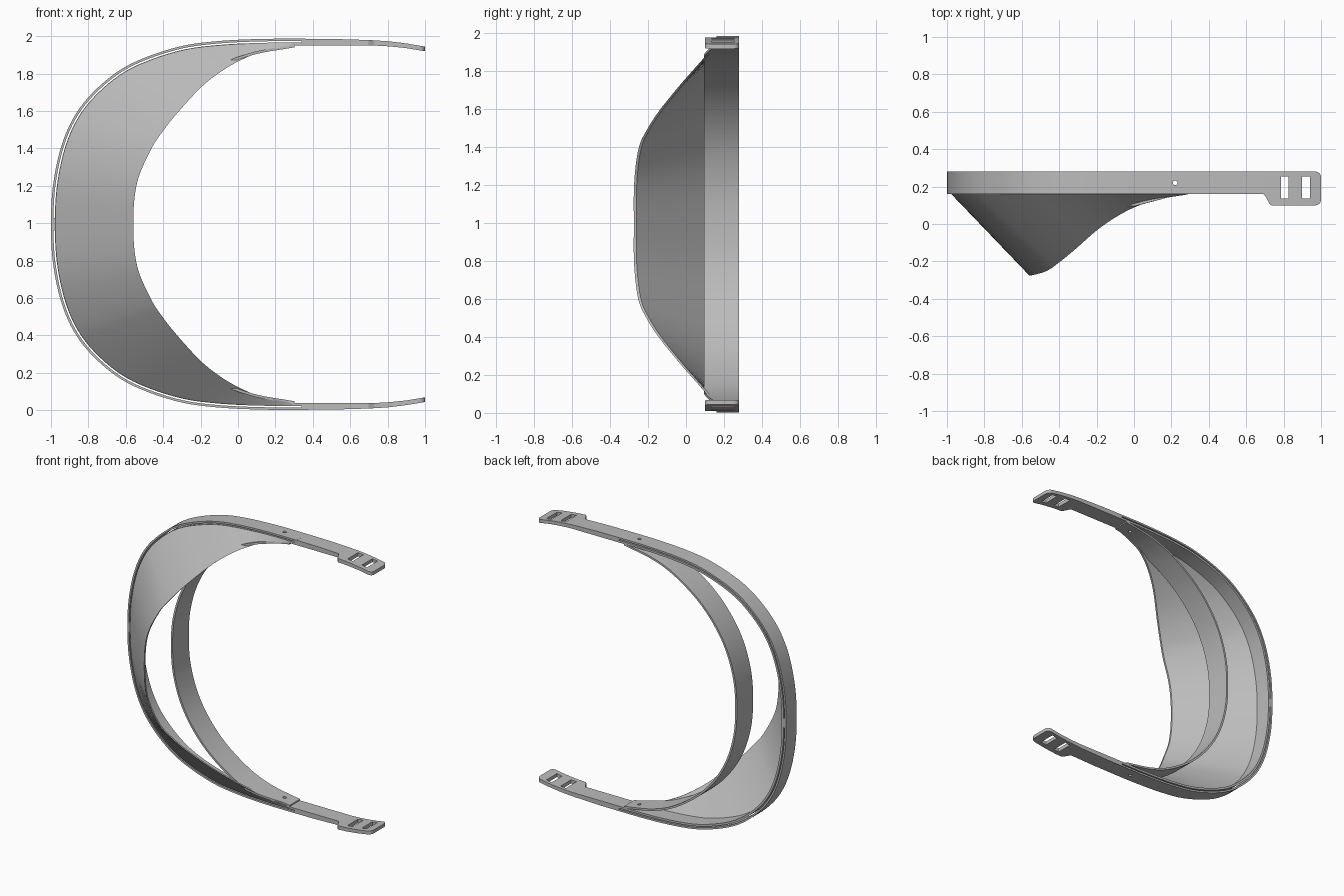
import bpy, bmesh, math
from mathutils import Vector

cube = bpy.data.objects.get("Cube")
if cube:
    bpy.data.objects.remove(cube)

MID = 0.994          # height of the symmetry plane
BACK, FRONT = 0.28, 0.16

grey = bpy.data.materials.new("light_grey_plastic")
grey.use_nodes = True
grey.diffuse_color = (0.5, 0.5, 0.5, 1)
grey.node_tree.nodes["Principled BSDF"].inputs["Base Color"].default_value = (0.5, 0.5, 0.5, 1)


def curve(half, count):
    """Mirror (x, y, height) points, spline them and resample evenly."""
    pts = [Vector((x, y, -h)) for x, y, h in reversed(half[1:])]
    pts += [Vector(p) for p in half]
    ext = [2 * pts[0] - pts[1]] + pts + [2 * pts[-1] - pts[-2]]
    dense = []
    for a, b, c, d in zip(ext, ext[1:], ext[2:], ext[3:]):
        for i in range(24):
            t = i / 24
            dense.append(0.5 * (2 * b + (c - a) * t + (2 * a - 5 * b + 4 * c - d) * t * t
                                + (3 * b - a - 3 * c + d) * t ** 3))
    dense.append(pts[-1])
    dist = [0]
    for p, q in zip(dense, dense[1:]):
        dist.append(dist[-1] + (q - p).length)
    out, k = [], 0
    for i in range(count):
        s = dist[-1] * i / (count - 1)
        while k < len(dense) - 2 and dist[k + 1] < s:
            k += 1
        f = (s - dist[k]) / (dist[k + 1] - dist[k])
        out.append(dense[k].lerp(dense[k + 1], f))
    return out


def inset(path, amount):
    """Offset a path inward in the x-z plane."""
    out = []
    for i, p in enumerate(path):
        t = path[min(i + 1, len(path) - 1)] - path[max(i - 1, 0)]
        out.append(p + Vector((t.z, 0, -t.x)).normalized() * amount)
    return out


def sweep(name, rows):
    """Skin a row of four-point sections into a closed solid."""
    bm = bmesh.new()
    rings = [[bm.verts.new((p[0], p[1], p[2] + MID)) for p in row] for row in rows]
    for a, b in zip(rings, rings[1:]):
        for i in range(4):
            j = (i + 1) % 4
            bm.faces.new((a[i], a[j], b[j], b[i]))
    bm.faces.new(rings[0])
    bm.faces.new(rings[-1])
    bmesh.ops.recalc_face_normals(bm, faces=bm.faces)
    mesh = bpy.data.meshes.new(name)
    bm.to_mesh(mesh)
    bm.free()
    obj = bpy.data.objects.new(name, mesh)
    bpy.context.collection.objects.link(obj)
    mesh.materials.append(grey)
    return obj


def wall(name, path, near, far, front=lambda x: FRONT):
    rows = []
    for p, q in zip(inset(path, near), inset(path, far)):
        f = front(p.x)
        rows.append([(p.x, f, p.z), (p.x, BACK, p.z), (q.x, BACK, q.z), (q.x, f, q.z)])
    return sweep(name, rows)


def cut(obj, cutter):
    mod = obj.modifiers.new("cut", "BOOLEAN")
    mod.operation = "DIFFERENCE"
    mod.solver = "EXACT"
    mod.object = cutter
    bpy.context.view_layer.objects.active = obj
    bpy.ops.object.modifier_apply(modifier=mod.name)


# Outer headband, split by a thin slot into two walls
outer_half = [(-1, 0, 0), (-0.99, 0, 0.2), (-0.95, 0, 0.4), (-0.885, 0, 0.56), (-0.79, 0, 0.69),
              (-0.65, 0, 0.812), (-0.5, 0, 0.89), (-0.3, 0, 0.953), (-0.1, 0, 0.98),
              (0.13, 0, 0.991), (0.36, 0, 0.992)]
outer = curve(outer_half, 121)
outer_wall = wall("outer_headband", outer, 0, 0.013)
slot_wall = wall("slot_inner_wall", outer, 0.021, 0.036)
bridge = wall("slot_bridge", outer[59:62], 0.005, 0.03)

# Inner headband that rests on the head
inner_half = [(-0.605, 0, 0), (-0.59, 0, 0.2), (-0.53, 0, 0.4), (-0.43, 0, 0.57),
              (-0.29, 0, 0.72), (-0.1, 0, 0.85), (0.08, 0, 0.92), (0.3, 0, 0.96)]


def inner_front(x):
    return 0.095 + 0.065 * min(max(x / 0.25, 0), 1)


inner_band = wall("inner_headband", curve(inner_half, 97), 0, 0.014, inner_front)

# Sloping shield from the headband to the forward rim
rim_half = [(-0.56, -0.275, 0), (-0.54, -0.273, 0.22), (-0.465, -0.25, 0.4), (-0.4, -0.205, 0.5),
            (-0.32, -0.14, 0.6), (-0.2, -0.035, 0.73), (-0.1, 0.035, 0.81), (0, 0.088, 0.87),
            (0.12, 0.13, 0.92), (0.28, 0.157, 0.955)]
root = [p for p in inset(outer, 0.023) if p.x < 0.3]
rim = curve(rim_half, len(root))
sweep("sloping_shield", [[(p.x, FRONT, p.z), r, (r.x, r.y + 0.014, r.z), (p.x, FRONT + 0.014, p.z)]
                         for p, r in zip(root, rim)])


# Straps with rounded buckle tabs
def blend(x, stops):
    for (x0, v0), (x1, v1) in zip(stops, stops[1:]):
        if x <= x1:
            t = (x - x0) / (x1 - x0)
            return v0 + (v1 - v0) * t
    return stops[-1][1]


TOP = [(0.3, 0.992), (0.5, 0.991), (0.7, 0.985), (0.8, 0.979), (0.9, 0.967), (1, 0.95)]
BOTTOM = [(0.3, 0.956), (0.72, 0.956), (0.8, 0.952), (0.9, 0.942), (1, 0.925)]


def strap_row(x, side):
    r = 0.03
    corner = r - math.sqrt(max(r * r - max(x - 1 + r, 0) ** 2, 0))
    s = min(max((x - 0.69) / 0.045, 0), 1)
    front = FRONT - 0.06 * s * s * (3 - 2 * s) + corner
    back = BACK - corner
    hi, lo = blend(x, TOP) * side, blend(x, BOTTOM) * side
    return [(x, front, hi), (x, back, hi), (x, back, lo), (x, front, lo)]


stations = [0.34, 0.5, 0.6] + [0.69 + 0.005 * i for i in range(10)]
stations += [0.76 + 0.03 * i for i in range(8)]
stations += [0.97 + 0.03 * math.sin(math.pi / 2 * i / 6) for i in range(1, 7)]
straps = [sweep(name, [strap_row(x, side) for x in stations])
          for name, side in (("upper_strap", 1), ("lower_strap", -1))]

# Buckle slots and peg holes
cutters = []
for x in (0.806, 0.92):
    bpy.ops.mesh.primitive_cube_add(size=1, location=(x, 0.195, MID))
    cutters.append(bpy.context.object)
    cutters[-1].scale = (0.042, 0.12, 3)
bpy.ops.mesh.primitive_cylinder_add(vertices=20, radius=0.012, depth=3, location=(0.22, 0.22, MID))
cutters.append(bpy.context.object)
for c in cutters:
    c.hide_render = True
bpy.context.view_layer.update()
for strap in straps:
    for c in cutters[:2]:
        cut(strap, c)
for part in (outer_wall, slot_wall, inner_band):
    cut(part, cutters[2])
for c in cutters:
    bpy.data.objects.remove(c)

# Smooth curved faces, keep edges crisp
bpy.ops.object.select_all(action="DESELECT")
for obj in bpy.context.collection.objects:
    if obj.type == "MESH" and grey.name in obj.data.materials:
        obj.select_set(True)
        bpy.context.view_layer.objects.active = obj
bpy.ops.object.shade_smooth_by_angle(angle=math.radians(30))
